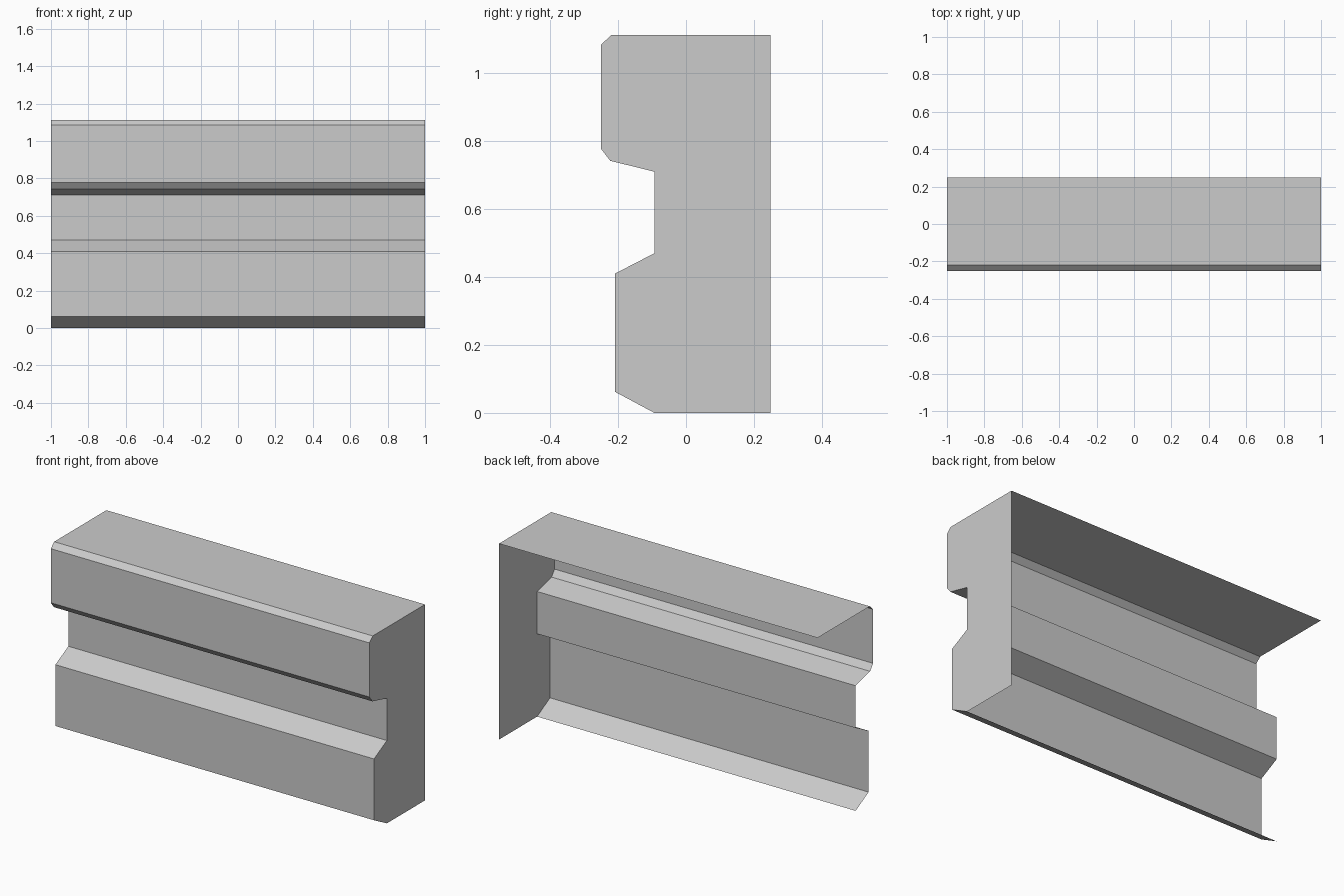
import bpy

cube = bpy.data.objects.get("Cube")
if cube:
    bpy.data.objects.remove(cube)

grey = bpy.data.materials.new("light_grey")
grey.use_nodes = True
colour = (0.6, 0.6, 0.6, 1)
grey.diffuse_color = colour
grey.node_tree.nodes["Principled BSDF"].inputs["Base Color"].default_value = colour

# Side outline as (y, z), from the back of the top down the front to the base
profile = [(0.248, 1.112), (-0.22, 1.112), (-0.25, 1.084), (-0.25, 0.777),
           (-0.223, 0.742), (-0.093, 0.71), (-0.093, 0.47), (-0.209, 0.41),
           (-0.209, 0.062), (-0.093, 0)]


def add_part(name, verts, faces):
    mesh = bpy.data.meshes.new(name)
    mesh.from_pydata(verts, [], faces)
    mesh.materials.append(grey)
    obj = bpy.data.objects.new(name, mesh)
    bpy.context.collection.objects.link(obj)
    return obj


def sweep(name, points):
    """Run an open outline along the full length, facing outwards."""
    n = len(points)
    verts = [(x, y, z) for x in (-1, 1) for y, z in points]
    return add_part(name, verts, [(i, i + 1, n + i + 1, n + i) for i in range(n - 1)])


# Shell, open at the back, base and left-hand end of the front view
sweep("top_panel", profile[:2])
sweep("front_moulding", profile[1:])

# Single closed end
outline = profile + [(profile[0][0], 0)]
end = [(1, y, z) for y, z in reversed(outline)]
add_part("end_panel", end, [tuple(reversed(range(len(end))))])
